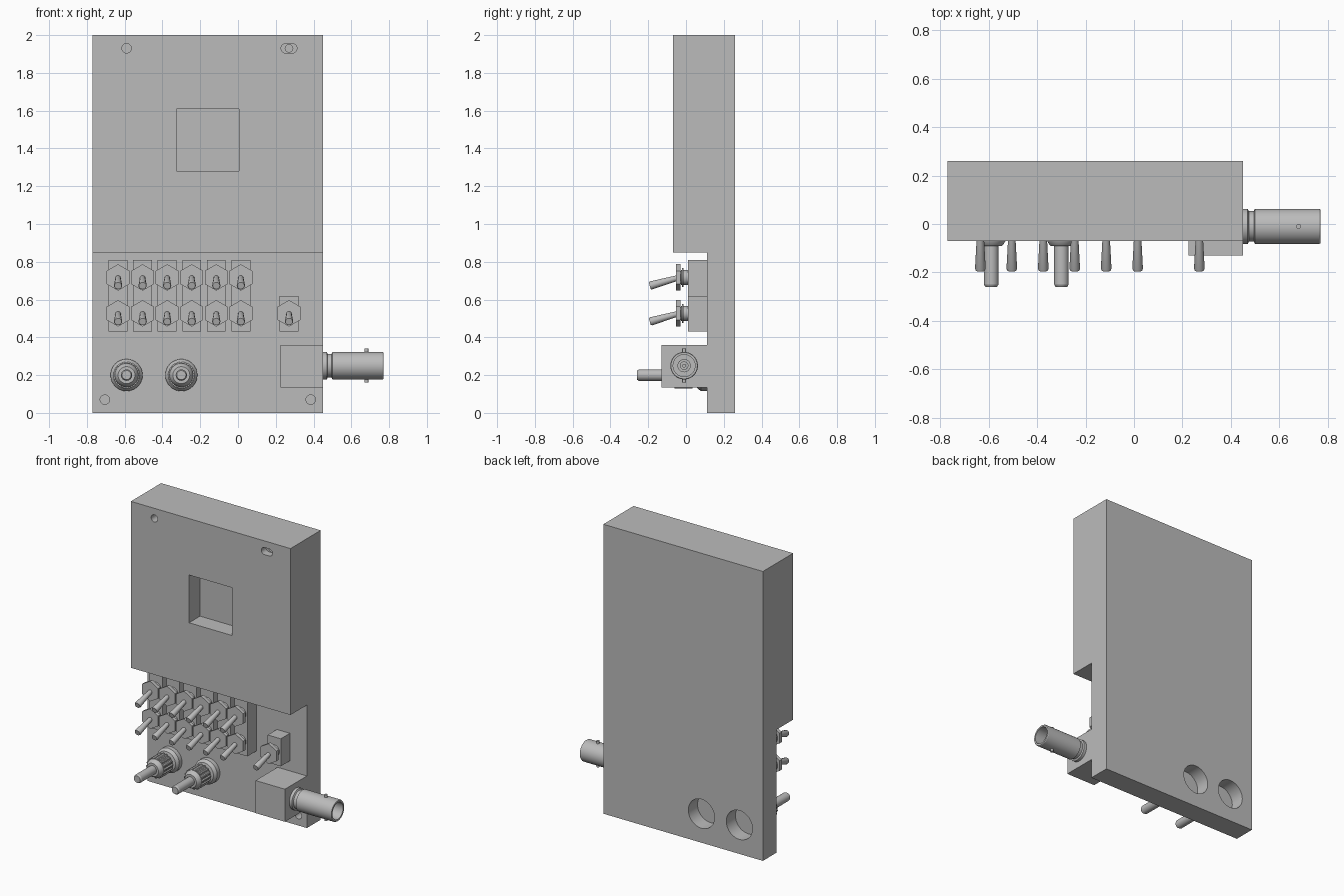
import bpy, bmesh
from math import pi, cos, sin, copysign
from mathutils import Vector

if "Cube" in bpy.data.objects:
    bpy.data.objects.remove(bpy.data.objects["Cube"])

grey = bpy.data.materials.new("plain grey")
grey.use_nodes = True
grey.diffuse_color = (0.5, 0.5, 0.5, 1)
grey.node_tree.nodes["Principled BSDF"].inputs["Base Color"].default_value = (0.5, 0.5, 0.5, 1)

FRONT = Vector((0, -1, 0))
BACK = Vector((0, 1, 0))
SIDE = Vector((1, 0, 0))
UP = Vector((0, 0, 1))


def finish(name, bm):
    bmesh.ops.recalc_face_normals(bm, faces=bm.faces)
    mesh = bpy.data.meshes.new(name)
    bm.to_mesh(mesh)
    bm.free()
    mesh.materials.append(grey)
    ob = bpy.data.objects.new(name, mesh)
    bpy.context.collection.objects.link(ob)
    return ob


def box(name, low, high):
    bm = bmesh.new()
    bmesh.ops.create_cube(bm, size=1)
    for v in bm.verts:
        v.co = [l + (c + 0.5) * (h - l) for c, l, h in zip(v.co, low, high)]
    return finish(name, bm)


def lathe(name, profile, origin, axis, sides=32, flute=0):
    """Turn (radius, distance) points around an axis; flute cuts grooves in it."""
    bm = bmesh.new()
    spin = UP.rotation_difference(axis)
    rings = []
    for radius, dist in profile:
        ring = []
        for i in range(sides):
            a = pi / 2 + 2 * pi * i / sides
            r = radius - (flute if i % 4 > 1 else 0)
            ring.append(bm.verts.new(Vector(origin) + spin @ Vector((r * cos(a), r * sin(a), dist))))
        rings.append(ring)
    for a, b in zip(rings, rings[1:]):
        for i in range(sides):
            j = (i + 1) % sides
            bm.faces.new((a[i], a[j], b[j], b[i]))
    bm.faces.new(rings[0])
    bm.faces.new(rings[-1])
    return finish(name, bm)


def cut(ob, cutter):
    mod = ob.modifiers.new("cut", "BOOLEAN")
    mod.operation, mod.solver, mod.object = "DIFFERENCE", "EXACT", cutter
    graph = bpy.context.evaluated_depsgraph_get()
    graph.update()
    mesh = bpy.data.meshes.new_from_object(ob.evaluated_get(graph))
    ob.modifiers.clear()
    ob.data = mesh
    bpy.data.objects.remove(cutter)


# Stepped case: thick upper half, thin lower panel
bm = bmesh.new()
outline = [(0.11, 0), (0.26, 0), (0.26, 2), (-0.07, 2), (-0.07, 0.85), (0.11, 0.85)]
face = bm.faces.new([bm.verts.new((-0.77, y, z)) for y, z in outline])
side = bmesh.ops.extrude_face_region(bm, geom=[face])
bmesh.ops.translate(bm, vec=(1.22, 0, 0),
                    verts=[g for g in side["geom"] if isinstance(g, bmesh.types.BMVert)])
case = finish("case", bm)

# Display window recess
cut(case, box("window_cutter", (-0.325, -0.2, 1.28), (0.005, 0.05, 1.61)))

# Screw holes, with a slotted one at the upper right
slot = lathe("slot_cutter", [(0.025, 0), (0.025, 0.08)], (0.27, -0.1, 1.93), BACK)
for v in slot.data.vertices:
    v.co.x += copysign(0.017, v.co.x - 0.27)
cut(case, slot)
for x, y, z, r in [(-0.59, -0.1, 1.93, 0.025), (0.27, -0.1, 1.93, 0.02),
                   (-0.705, 0.08, 0.07, 0.025), (0.385, 0.08, 0.07, 0.025)]:
    cut(case, lathe("hole_cutter", [(r, 0), (r, 0.13)], (x, y, z), BACK, 24))

# Round rear pockets behind the terminals
POSTS = (-0.59, -0.30)
for x in POSTS:
    cut(case, lathe("pocket_cutter", [(0.1, 0), (0.1, 0.14)], (x, 0.3, 0.2), FRONT, 40))


def toggle_switch(x, z):
    box("switch_body", (x - 0.05, 0.01, z - 0.095), (x + 0.05, 0.115, z + 0.095))
    at = (x, 0, z + 0.002)
    lathe("switch_bushing", [(0.04, -0.02), (0.04, 0.025), (0.034, 0.028), (0.034, 0.05)], at, FRONT, 24)
    lathe("switch_washer", [(0.05, 0.014), (0.05, 0.022)], at, FRONT, 24)
    lathe("switch_nut", [(0.07, 0.028), (0.07, 0.053)], at, FRONT, 6)
    lever = Vector((0, -0.16, -0.045))
    lathe("switch_lever", [(0.014, 0), (0.022, 0.155), (0.019, 0.163)],
          (x, -0.035, z + 0.002), lever.normalized(), 16)


# Two rows of toggle switches and a single one
for column in range(6):
    for z in (0.525, 0.715):
        toggle_switch(-0.635 + 0.13 * column, z)
toggle_switch(0.27, 0.525)

# Knurled binding posts
for x in POSTS:
    at = (x, 0.11, 0.2)
    lathe("post_flange", [(0.085, -0.01), (0.085, 0.03), (0.07, 0.05), (0.05, 0.055), (0.05, 0.08)], at, FRONT)
    lathe("post_knob", [(0.07, 0.075), (0.07, 0.17)], at, FRONT, 64, 0.006)
    lathe("post_collar", [(0.064, 0.16), (0.062, 0.175), (0.05, 0.195), (0.045, 0.2)], at, FRONT)
    lathe("post_pin", [(0.03, 0.19), (0.03, 0.36), (0.024, 0.37)], at, FRONT, 24)

# Coaxial socket on the side block
box("socket_block", (0.225, -0.13, 0.135), (0.45, 0.12, 0.36))
at = (0.45, -0.01, 0.25)
lathe("socket_shell", [(0.073, -0.01), (0.073, 0.02), (0.063, 0.025), (0.063, 0.045), (0.073, 0.05),
                       (0.073, 0.315), (0.07, 0.32), (0.058, 0.32), (0.058, 0.14)], at, SIDE, 40)
lathe("socket_insulator", [(0.035, 0.13), (0.035, 0.25), (0.02, 0.25), (0.02, 0.2)], at, SIDE, 24)
lathe("socket_contact", [(0.01, 0.13), (0.01, 0.25)], at, SIDE, 12)
for s in (-1, 1):
    lathe("socket_lug", [(0.01, 0.065), (0.01, 0.09)], (0.68, -0.01, 0.25), UP * s, 16)

# Smooth round parts, keep hard edges
bpy.ops.object.select_all(action="DESELECT")
for ob in bpy.context.collection.objects:
    if ob.type == "MESH":
        ob.select_set(True)
bpy.context.view_layer.objects.active = case
bpy.ops.object.shade_smooth_by_angle(angle=pi / 6)
